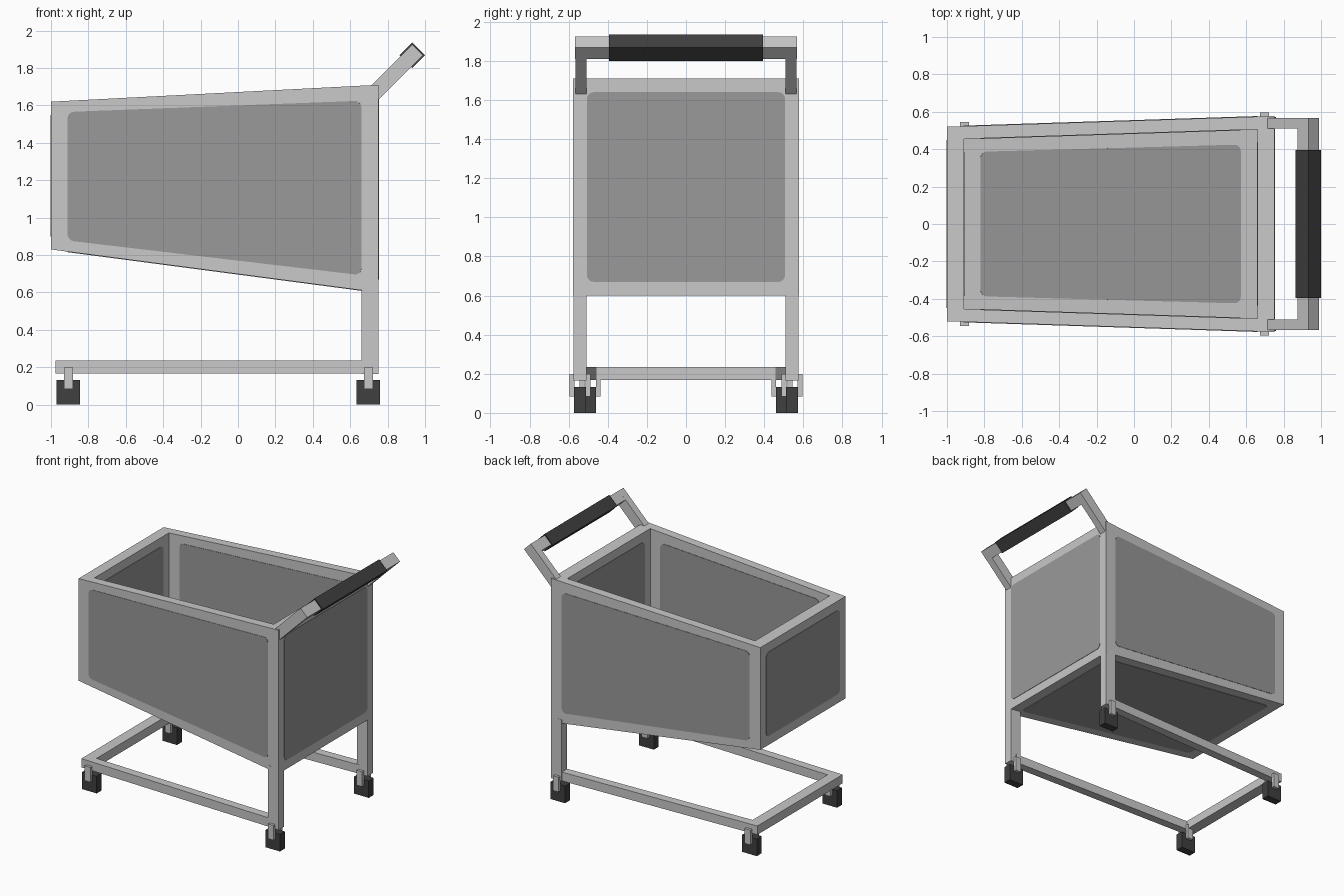
import bpy, bmesh, math
from mathutils import Vector, Matrix

if "Cube" in bpy.data.objects:
    bpy.data.objects.remove(bpy.data.objects["Cube"])


def material(name, v):
    m = bpy.data.materials.new(name)
    m.diffuse_color = (v, v, v, 1)
    m.use_nodes = True
    m.node_tree.nodes["Principled BSDF"].inputs["Base Color"].default_value = m.diffuse_color
    return m


FRAME = material("light grey frame", 0.58)
PANEL = material("mid grey panel", 0.32)
DARK = material("dark rubber", 0.05)


def make(name, verts, faces, mat):
    bm = bmesh.new()
    vs = [bm.verts.new(v) for v in verts]
    for f in faces:
        bm.faces.new([vs[i] for i in f])
    bmesh.ops.recalc_face_normals(bm, faces=bm.faces)
    me = bpy.data.meshes.new(name)
    bm.to_mesh(me)
    bm.free()
    me.materials.append(mat)
    ob = bpy.data.objects.new(name, me)
    bpy.context.collection.objects.link(ob)
    return ob


def prism(name, a, b, mat):
    """Solid between two matching polygons."""
    n = len(a)
    faces = [list(range(n)), list(range(n, 2 * n))]
    faces += [[i, (i + 1) % n, n + (i + 1) % n, n + i] for i in range(n)]
    return make(name, list(a) + list(b), faces, mat)


def box(name, x0, x1, y0, y1, z0, z1, mat):
    ring = [(x0, y0), (x1, y0), (x1, y1), (x0, y1)]
    return prism(name, [(x, y, z0) for x, y in ring], [(x, y, z1) for x, y in ring], mat)


def half_width(x):
    return 0.52 + (x + 1) / 1.75 * 0.057


def shell(x0, x1, side, lift, drop):
    """Eight corners of a tapered basket: four bottom, four top."""
    def low(x): return 0.83 - (x + 1) * 0.1315 + lift
    def high(x): return 1.62 + (x + 1) * 0.0515 + drop
    ring = [(x0, -1), (x1, -1), (x1, 1), (x0, 1)]
    return [Vector((x, s * (half_width(x) - side), f(x))) for f in (low, high) for x, s in ring]


def panel(name, quad, mu, mv, r=0.035):
    """Thin rounded plate inset on a quad (u along the first edge)."""
    a, b, c, d = quad
    lu, lv = ((b - a).length + (c - d).length) / 2, ((d - a).length + (c - b).length) / 2

    def at(u, v):
        u, v = u / lu, v / lv
        return a.lerp(b, u).lerp(d.lerp(c, u), v)
    pts = []
    for k, (cu, cv) in enumerate([(lu - mu - r, lv - mv - r), (mu + r, lv - mv - r),
                                  (mu + r, mv + r), (lu - mu - r, mv + r)]):
        for i in range(5):
            t = math.radians(90 * k + 22.5 * i)
            pts.append(at(cu + r * math.cos(t), cv + r * math.sin(t)))
    n = (c - a).cross(d - b).normalized() * 0.003
    prism(name, [p - n for p in pts], [p + n for p in pts], PANEL)


# Basket: tapered open box with thick walls
outer = shell(-1, 0.75, 0, 0, 0)
inner = shell(-0.91, 0.66, 0.068, 0.07, 0)
faces = [[0, 1, 2, 3], [8, 9, 10, 11]]
for i in range(4):
    j = (i + 1) % 4
    faces += [[i, j, 4 + j, 4 + i], [8 + i, 8 + j, 12 + j, 12 + i], [4 + i, 4 + j, 12 + j, 12 + i]]
make("basket_frame", outer + inner, faces, FRAME)

# Darker panels on the walls and floor, inside and outside
for label, q in (("outer", outer), ("inner", inner)):
    for i, wall in enumerate(("near", "rear", "far", "nose")):
        j = (i + 1) % 4
        panel(f"{label}_{wall}_panel", [q[i], q[j], q[4 + j], q[4 + i]],
              0.09 if i % 2 == 0 else 0.07, 0.07)
    panel(f"{label}_floor_panel", q[:4], 0.09, 0.075)

for s, side in ((-1, "near"), (1, "far")):
    # Rear posts
    box(f"{side}_post", 0.66, 0.75, s * 0.51, s * 0.576, 0.165, 0.64, FRAME)
    # Base side rails follow the taper
    ring = [(-0.975, 0), (0.70, 0), (0.70, 0.066), (-0.975, 0.066)]
    pts = [(x, s * (half_width(x) - d)) for x, d in ring]
    prism(f"{side}_base_rail", [(x, y, 0.167) for x, y in pts],
          [(x, y, 0.235) for x, y in pts], FRAME)
    # Casters: block wheel between two fork plates
    for x, end in ((-0.907, "front"), (0.697, "rear")):
        y = s * (half_width(x) - 0.033)
        box(f"{side}_{end}_wheel", x - 0.0625, x + 0.0625, y - 0.03, y + 0.03, 0, 0.132, DARK)
        for k in (-1, 1):
            box(f"{side}_{end}_fork", x - 0.024, x + 0.024, y + k * 0.029, y + k * 0.054,
                0.085, 0.2, FRAME)
    # Handle arms rising at 45 degrees
    arm = box(f"{side}_handle_arm", 0, 0.33, s * 0.51, s * 0.566, -0.04, 0.04, FRAME)
    arm.data.transform(Matrix.Translation((0.70, 0, 1.637)) @ Matrix.Rotation(-math.pi / 4, 4, 'Y'))

# Base cross rail at the nose end
box("base_cross_rail", -0.975, -0.89, -0.47, 0.47, 0.167, 0.235, FRAME)


# Handle crossbar and grip, square sections turned 45 degrees
def diamond_bar(name, r, length, mat):
    ring = [(-r, 0), (0, r), (r, 0), (0, -r)]
    prism(name, [(0.932 + x, -length, 1.868 + z) for x, z in ring],
          [(0.932 + x, length, 1.868 + z) for x, z in ring], mat)


diamond_bar("handle_crossbar", 0.057, 0.567, FRAME)
diamond_bar("handle_grip", 0.068, 0.395, DARK)
